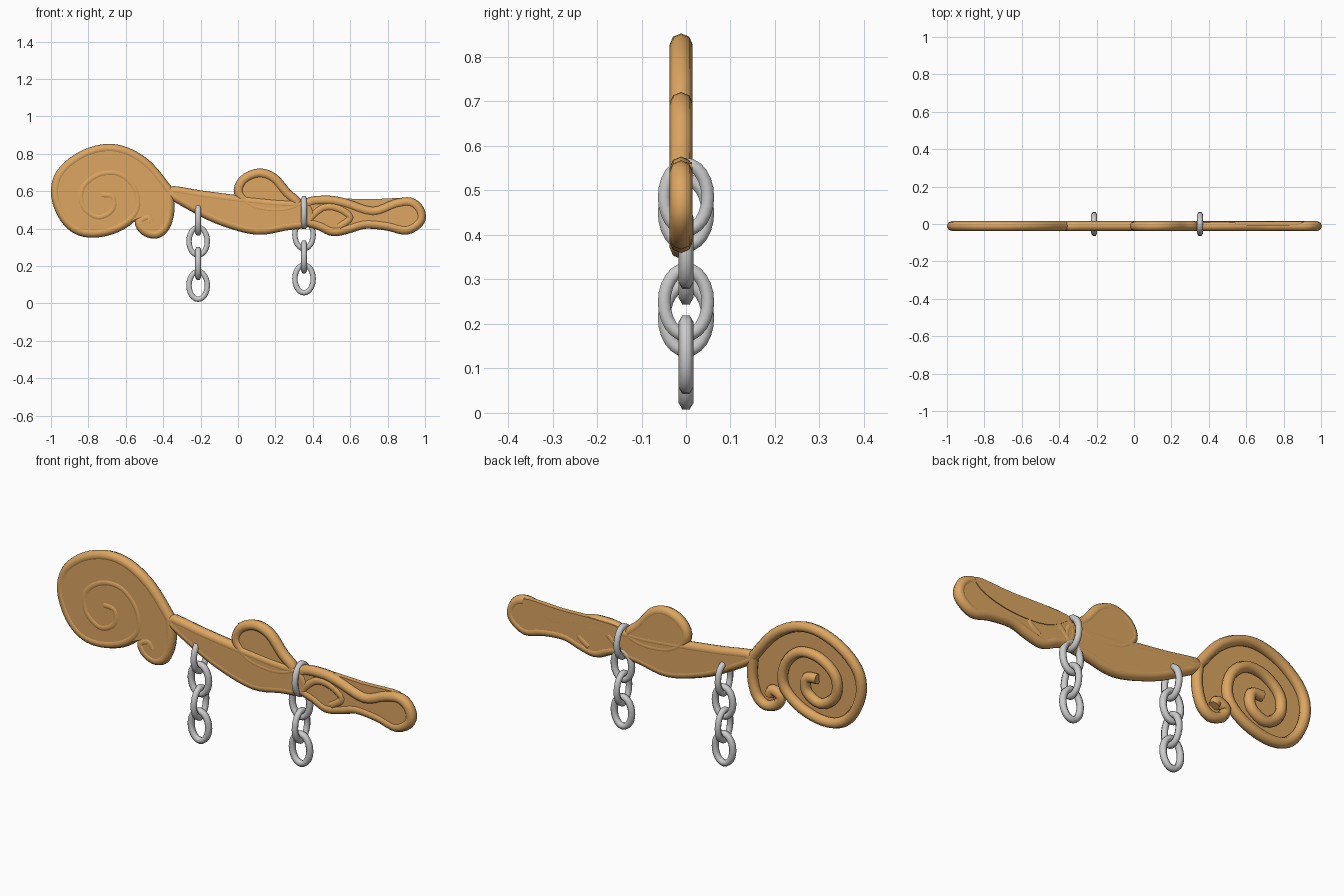
import bpy, bmesh, math
from mathutils import Vector

if "Cube" in bpy.data.objects:
    bpy.data.objects.remove(bpy.data.objects["Cube"])

wood = bpy.data.materials.new("warm_tan")
wood.diffuse_color = (0.72, 0.38, 0.12, 1)
wood.use_nodes = True
wood.node_tree.nodes["Principled BSDF"].inputs["Base Color"].default_value = wood.diffuse_color
YC, R = -0.011, 0.026          # band centre depth and radius


def smooth_path(pts, closed, n=4):
    """Catmull-Rom through (x, z) points."""
    p = [Vector(q) for q in pts]
    k = len(p)
    get = (lambda i: p[i % k]) if closed else (lambda i: p[max(0, min(k - 1, i))])
    out = []
    for i in range(k if closed else k - 1):
        a, b, c, d = (get(i + j) for j in (-1, 0, 1, 2))
        for s in range(n):
            t = s / n
            out.append(0.5 * (2 * b + (c - a) * t + (2 * a - 5 * b + 4 * c - d) * t * t
                              + (3 * b - a - 3 * c + d) * t ** 3))
    return out if closed else out + [p[-1]]


def tube(name, pts, r, closed, res, mat=None):
    cu = bpy.data.curves.new(name, 'CURVE')
    cu.dimensions = '3D'
    cu.bevel_depth, cu.bevel_resolution = r, res
    cu.use_fill_caps = True
    sp = cu.splines.new('POLY')
    sp.points.add(len(pts) - 1)
    for s, q in zip(sp.points, pts):
        s.co = (*q, 1)
    sp.use_cyclic_u = closed
    sp.use_smooth = True
    if mat:
        cu.materials.append(mat)
    ob = bpy.data.objects.new(name, cu)
    bpy.context.collection.objects.link(ob)
    return ob


def scroll(name, pts, closed=False):
    return tube(name, [(q.x, YC, q.y) for q in smooth_path(pts, closed)], R, closed, 2, wood)


def web(name, pts, y0, y1):
    """Flat filled sheet between two depths."""
    bm = bmesh.new()
    f = bm.faces.new([bm.verts.new((q.x, y0, q.y)) for q in smooth_path(pts, True)])
    ext = bmesh.ops.extrude_face_region(bm, geom=[f])
    bmesh.ops.translate(bm, vec=(0, y1 - y0, 0),
                        verts=[v for v in ext["geom"] if isinstance(v, bmesh.types.BMVert)])
    bmesh.ops.recalc_face_normals(bm, faces=bm.faces)
    me = bpy.data.meshes.new(name)
    bm.to_mesh(me)
    bm.free()
    me.materials.append(wood)
    ob = bpy.data.objects.new(name, me)
    bpy.context.collection.objects.link(ob)


# Large scroll on the left: sheet at the front, spiral band standing out behind
outer = [(-0.37, 0.60), (-0.48, 0.735), (-0.60, 0.81), (-0.72, 0.825), (-0.85, 0.78),
         (-0.95, 0.69), (-0.974, 0.58), (-0.93, 0.46), (-0.85, 0.39), (-0.74, 0.38),
         (-0.62, 0.42)]
inner = [(-0.54, 0.50), (-0.55, 0.61), (-0.63, 0.69), (-0.74, 0.69), (-0.83, 0.62),
         (-0.83, 0.52), (-0.75, 0.46), (-0.67, 0.50), (-0.67, 0.57), (-0.73, 0.58)]
scroll("large_scroll", outer + inner)
web("large_scroll_web", outer + [(-0.52, 0.46), (-0.40, 0.52)], -0.032, -0.022)

# Small curl below it
curl = [(-0.37, 0.60), (-0.365, 0.50), (-0.39, 0.41), (-0.44, 0.372), (-0.50, 0.39),
        (-0.525, 0.435), (-0.48, 0.46), (-0.46, 0.43)]
scroll("small_curl", curl)
web("small_curl_web", curl[:6] + [(-0.46, 0.52)], -0.032, -0.022)

# Sloping middle arm
arm = [(-0.37, 0.60), (-0.18, 0.575), (0.02, 0.55), (0.22, 0.53), (0.36, 0.52),
       (0.38, 0.44), (0.25, 0.415), (0.10, 0.393), (-0.08, 0.44), (-0.22, 0.505)]
scroll("middle_arm", arm, True)
web("middle_arm_web", arm, -0.034, 0.012)

# Rounded curl on top of the arm
bump = [(0.005, 0.59), (0.03, 0.66), (0.11, 0.695), (0.19, 0.67), (0.26, 0.59),
        (0.32, 0.53), (0.22, 0.50), (0.08, 0.52)]
scroll("upper_curl", bump, True)
web("upper_curl_web", bump, -0.026, 0.012)

# Twisted right end: hook-shaped band with sheet between
end = [(0.37, 0.535), (0.48, 0.55), (0.57, 0.535), (0.72, 0.49), (0.84, 0.53),
       (0.92, 0.54), (0.97, 0.50), (0.973, 0.44), (0.90, 0.393), (0.80, 0.415),
       (0.68, 0.425), (0.59, 0.40), (0.51, 0.385), (0.44, 0.415), (0.36, 0.45)]
scroll("right_end", end, True)
web("right_end_web", end, -0.030, 0.010)
web("right_end_top_sheet", [(0.37, 0.55), (0.50, 0.562), (0.70, 0.557), (0.90, 0.56),
                            (0.86, 0.50), (0.70, 0.46), (0.50, 0.47)], -0.012, 0.014)
scroll("right_end_fold", [(0.38, 0.45), (0.45, 0.51), (0.53, 0.51), (0.60, 0.46), (0.54, 0.41)])

# Two hanging chains of four links, alternately turned
for side, x, z0 in (("left", -0.213, 0.096), ("right", 0.353, 0.131)):
    for i in range(4):
        pts = []
        for k in range(24):
            a = math.tau * k / 24
            w, h = 0.049 * math.cos(a), z0 + 0.118 * i + 0.074 * math.sin(a)
            pts.append((x, w, h) if i % 2 else (x + w, 0, h))
        tube(f"{side}_chain_link_{i + 1}", pts, 0.0165, True, 1)
